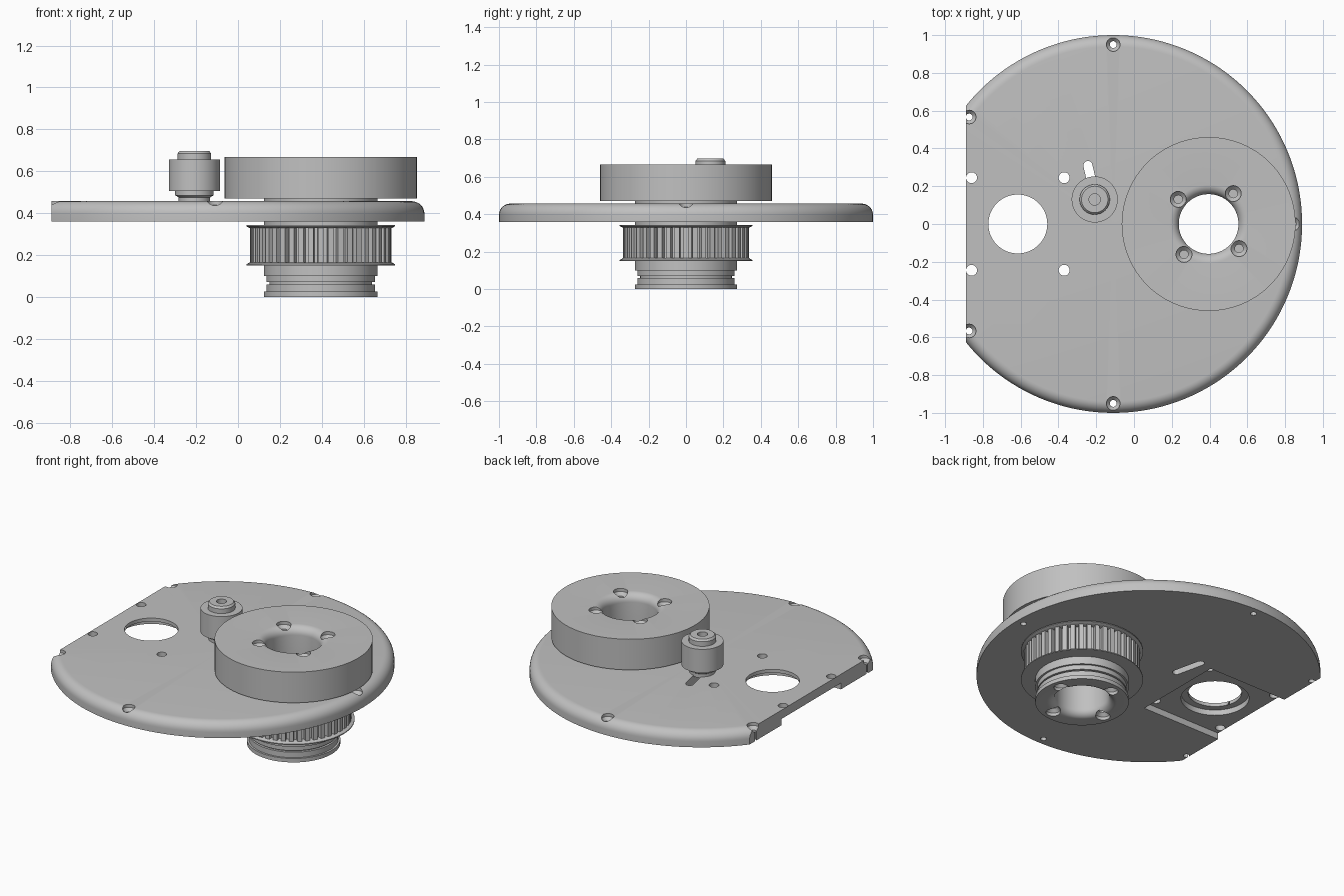
import bpy, bmesh
from math import pi, sin, cos, radians
from mathutils import Matrix, Vector

default = bpy.data.objects.get("Cube")
if default:
    bpy.data.objects.remove(default, do_unlink=True)

grey = bpy.data.materials.new("machined_grey")
grey.use_nodes = True
colour = (0.53, 0.53, 0.53, 1)
grey.diffuse_color = colour
grey.node_tree.nodes["Principled BSDF"].inputs["Base Color"].default_value = colour


def finish(name, bm):
    bmesh.ops.remove_doubles(bm, verts=bm.verts, dist=1e-5)
    bmesh.ops.recalc_face_normals(bm, faces=bm.faces)
    mesh = bpy.data.meshes.new(name)
    bm.to_mesh(mesh)
    bm.free()
    mesh.materials.append(grey)
    obj = bpy.data.objects.new(name, mesh)
    bpy.context.collection.objects.link(obj)
    return obj


def lathe(name, profile, x=0, y=0, n=32):
    """Turn a closed (radius, z) profile around a vertical axis at x, y."""
    bm = bmesh.new()
    rings = [[bm.verts.new((x + r * cos(2 * pi * i / n), y + r * sin(2 * pi * i / n), z))
              for i in range(n)] for r, z in profile]
    for k, ring in enumerate(rings):
        m = (k + 1) % len(rings)
        if profile[k][0] == 0 and profile[m][0] == 0:
            continue
        for i in range(n):
            j = (i + 1) % n
            bm.faces.new((ring[i], ring[j], rings[m][j], rings[m][i]))
    return finish(name, bm)


def rod(r, z0, z1, x, y, n=32):
    return lathe("cutter", [(0, z0), (r, z0), (r, z1), (0, z1)], x, y, n)


def box(name, lo, hi):
    bm = bmesh.new()
    lo, hi = Vector(lo), Vector(hi)
    size = Matrix.Diagonal((*(hi - lo), 1))
    bmesh.ops.create_cube(bm, size=1, matrix=Matrix.Translation((lo + hi) / 2) @ size)
    return finish(name, bm)


def prism(bm, points, z0, z1):
    face = bm.faces.new([bm.verts.new((px, py, z0)) for px, py in points])
    new = bmesh.ops.extrude_face_region(bm, geom=[face], use_keep_orig=True)["geom"]
    verts = [g for g in new if isinstance(g, bmesh.types.BMVert)]
    bmesh.ops.translate(bm, verts=verts, vec=(0, 0, z1 - z0))


def cut(obj, cutter):
    mod = obj.modifiers.new("cut", "BOOLEAN")
    mod.object, mod.operation, mod.solver = cutter, "DIFFERENCE", "EXACT"
    bpy.context.view_layer.objects.active = obj
    bpy.ops.object.modifier_apply(modifier=mod.name)
    bpy.data.objects.remove(cutter, do_unlink=True)


def arc(cr, cz, r, a0, a1, n=8):
    return [(cr + r * cos(radians(a0 + (a1 - a0) * i / n)),
             cz + r * sin(radians(a0 + (a1 - a0) * i / n))) for i in range(n + 1)]


PLATE_X, HUB_X, BORE = -0.11, 0.395, 0.158
Z0, Z1 = 0.36, 0.457

# Base plate: disc with rounded upper rim and one flat side
plate = lathe("base_plate", [(0, Z0), (1, Z0)] + arc(0.94, Z1 - 0.06, 0.06, 0, 90) + [(0, Z1)],
              PLATE_X, n=144)
cut(plate, box("cutter", (-2, -2, 0), (-0.89, 2, 1)))
# Motor pocket underneath, with stepped round opening
cut(plate, box("cutter", (-1, -0.3, 0.3), (-0.33, 0.3, 0.4)))
cut(plate, rod(0.198, 0.3, 0.435, -0.615, 0, 64))
cut(plate, rod(0.156, 0.3, 0.6, -0.615, 0, 64))
cut(plate, rod(0.25, 0.3, 0.6, HUB_X, 0, 64))
for x in (-0.86, -0.37):
    for y in (-0.245, 0.245):
        cut(plate, rod(0.029, 0.3, 0.6, x, y))
# Countersunk screw holes around the rim
for a in (0, 90, -90, 143.4, -143.4):
    screw = lathe("cutter", [(0, 0.3), (0.018, 0.3), (0.018, 0.418), (0.036, 0.438),
                             (0.036, 0.6), (0, 0.6)],
                  PLATE_X + 0.95 * cos(radians(a)), 0.95 * sin(radians(a)))
    cut(plate, screw)
# Tensioning slot
bm = bmesh.new()
start, end = Vector((-0.205, 0.14)), Vector((-0.244, 0.31))
heading = (end - start).normalized()
side = Vector((-heading.y, heading.x))
capsule = []
for centre, sign in ((end, 1), (start, -1)):
    for i in range(9):
        t = pi * i / 8
        capsule.append(centre + sign * 0.024 * (side * cos(t) + heading * sin(t)))
prism(bm, capsule, 0.3, 0.6)
cut(plate, finish("cutter", bm))

# Large drum with a rounded bore mouth
drum = lathe("drum", [(BORE, 0.47), (0.46, 0.47), (0.46, 0.667)]
             + arc(BORE + 0.05, 0.617, 0.05, 90, 180), HUB_X, n=96)
# Hub: bearing seat, ring groove, belt pulley core and flanges, collar
hub = lathe("pulley_hub", arc(BORE + 0.045, 0.045, 0.045, 180, 270) + [
    (0.272, 0), (0.272, 0.025), (0.26, 0.025), (0.26, 0.06), (0.245, 0.06), (0.245, 0.07),
    (0.26, 0.07), (0.26, 0.1), (0.272, 0.1), (0.272, 0.15), (0.355, 0.15), (0.355, 0.156),
    (0.338, 0.165), (0.308, 0.165), (0.308, 0.328), (0.338, 0.328), (0.355, 0.337),
    (0.355, 0.343), (0.272, 0.343), (0.272, 0.47), (BORE, 0.47)], HUB_X, n=96)


def hub_screws(obj, turn, face, into):
    for k in range(4):
        a = radians(turn + 90 * k)
        levels = [(0, -0.05), (0.042, -0.05), (0.042, 0.02), (0.022, 0.04), (0.022, 0.12), (0, 0.12)]
        cut(obj, lathe("cutter", [(r, face + into * d) for r, d in levels],
                       HUB_X + 0.207 * cos(a), 0.207 * sin(a)))


hub_screws(drum, 51, 0.667, -1)
hub_screws(hub, 14, 0, 1)

# Belt teeth around the pulley core
TEETH = 44
bm = bmesh.new()
for k in range(TEETH):
    a, step = 2 * pi * k / TEETH, 2 * pi / TEETH
    prism(bm, [(HUB_X + r * cos(a + f * step), r * sin(a + f * step))
               for r, f in ((0.3, -0.34), (0.338, -0.27), (0.338, 0.27), (0.3, 0.34))],
          0.16, 0.332)
teeth = finish("belt_teeth", bm)

# Tension roller with washers and a socket bolt head
roller = lathe("tension_roller", [
    (0, 0.45), (0.075, 0.45), (0.075, 0.475), (0.092, 0.485), (0.092, 0.505), (0.122, 0.505),
    (0.122, 0.655), (0.08, 0.655), (0.08, 0.685), (0.07, 0.697), (0.03, 0.697),
    (0.03, 0.66), (0, 0.66)], -0.208, 0.13, 64)

for obj in (plate, drum, hub, teeth, roller):
    bpy.ops.object.select_all(action="DESELECT")
    obj.select_set(True)
    bpy.context.view_layer.objects.active = obj
    bpy.ops.object.shade_smooth_by_angle(angle=radians(30))
